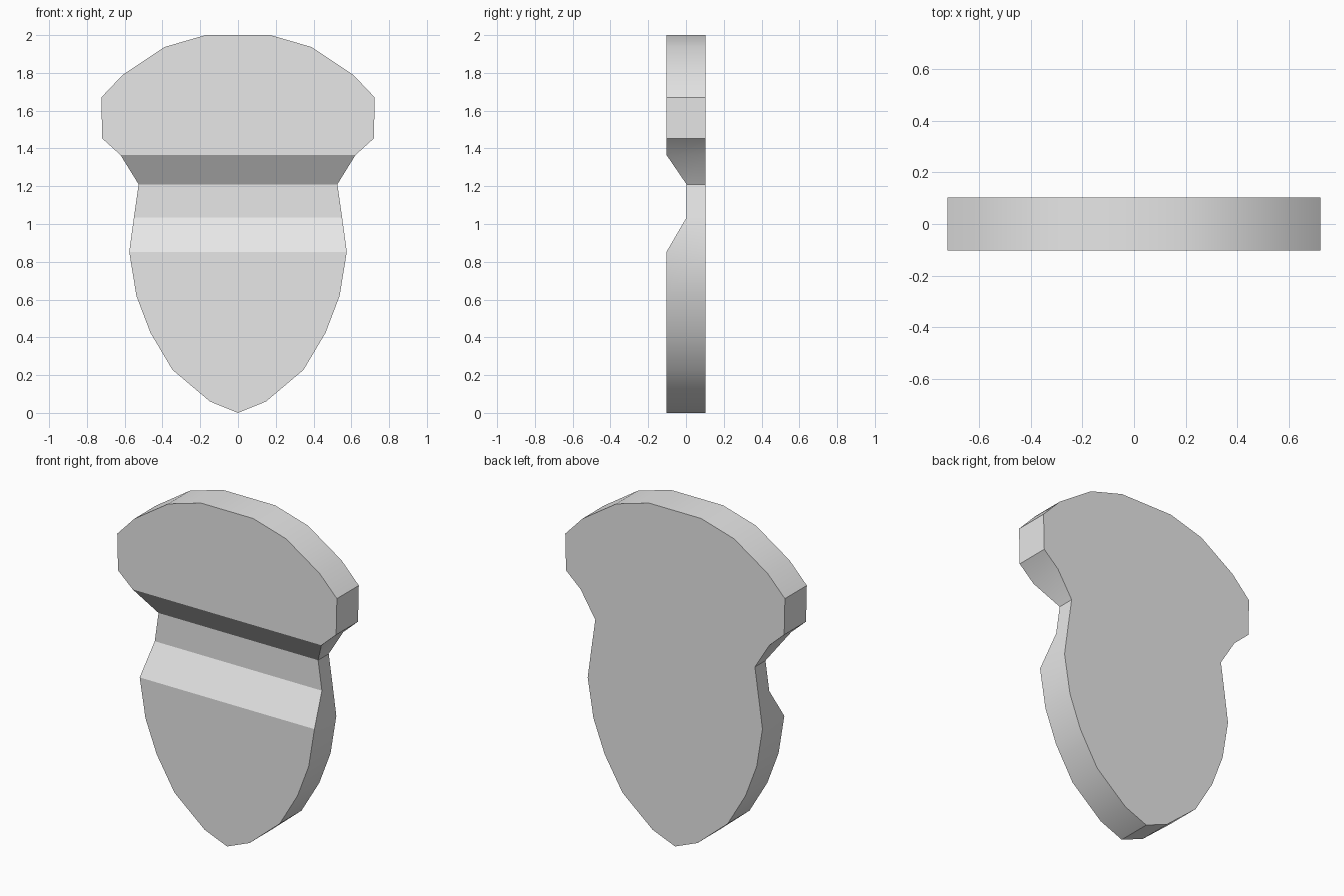
import bpy, bmesh, math

if "Cube" in bpy.data.objects:
    bpy.data.objects.remove(bpy.data.objects["Cube"])

BACK, FRONT, GROOVE = 0.103, -0.103, 0.003

# Outline rows from tip to crown: height, half width, front depth
rows = [
    (0.00, 0.0, FRONT), (0.06, 0.148, FRONT), (0.228, 0.347, FRONT),
    (0.425, 0.464, FRONT), (0.62, 0.538, FRONT), (0.853, 0.576, FRONT),
    (1.035, 0.551, GROOVE), (1.21, 0.526, GROOVE), (1.365, 0.622, FRONT),
    (1.453, 0.719, FRONT), (1.67, 0.724, FRONT), (1.79, 0.61, FRONT),
    (1.937, 0.389, FRONT), (2.00, 0.172, FRONT),
]

# Acorn-shaped plate: mirrored outline joined row by row, groove across the front
bm = bmesh.new()
rings = []
for z, w, f in rows:
    rings.append([bm.verts.new(p) for p in
                  ((-w, f, z), (w, f, z), (w, BACK, z), (-w, BACK, z))])
for a, b in zip(rings, rings[1:]):
    for i in range(4):
        j = (i + 1) % 4
        bm.faces.new((a[i], a[j], b[j], b[i]))
bm.faces.new(rings[-1])

# Close the tip and merge the coplanar front and back strips
bmesh.ops.remove_doubles(bm, verts=bm.verts, dist=0.0001)
bmesh.ops.recalc_face_normals(bm, faces=bm.faces)
flat = [e for e in bm.edges if len(e.link_faces) == 2
        and e.calc_face_angle(1.0) < 0.001
        and abs(e.link_faces[0].normal.y) > 0.99]
bmesh.ops.dissolve_edges(bm, edges=flat, use_verts=False)

mesh = bpy.data.meshes.new("acorn_plate")
bm.to_mesh(mesh)
bm.free()
plate = bpy.data.objects.new("acorn_plate", mesh)
bpy.context.collection.objects.link(plate)

# Plain light grey
grey = bpy.data.materials.new("light_grey")
grey.diffuse_color = (0.8, 0.8, 0.8, 1)
grey.use_nodes = True
grey.node_tree.nodes["Principled BSDF"].inputs["Base Color"].default_value = grey.diffuse_color
mesh.materials.append(grey)

# Smooth rim, sharp corners
bpy.context.view_layer.objects.active = plate
plate.select_set(True)
bpy.ops.object.shade_smooth_by_angle(angle=math.radians(25))
